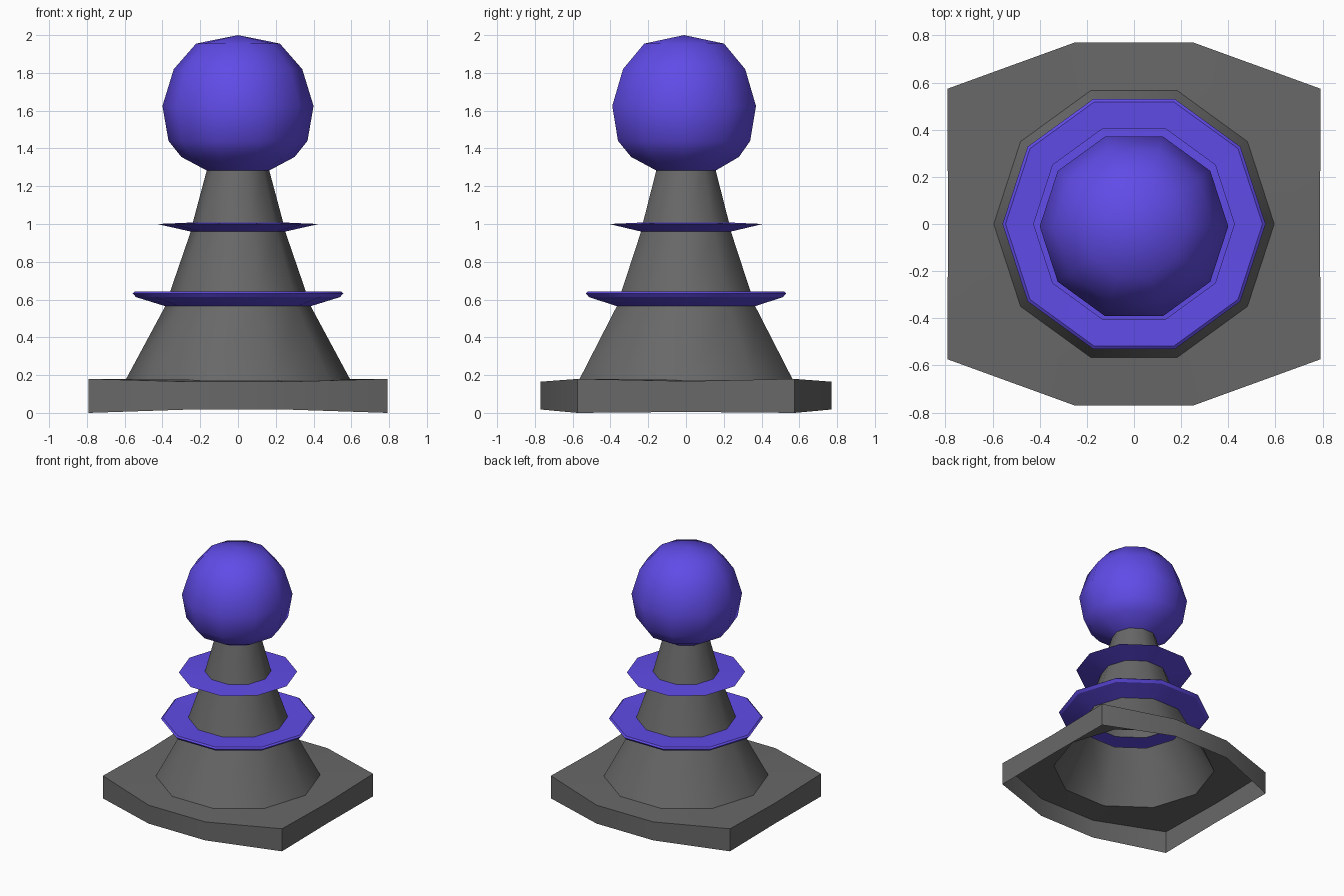
import bpy, bmesh, math

if "Cube" in bpy.data.objects:
    bpy.data.objects.remove(bpy.data.objects["Cube"])

SIDES = 10


def material(name, rgb):
    m = bpy.data.materials.new(name)
    m.diffuse_color = (*rgb, 1)
    m.use_nodes = True
    m.node_tree.nodes["Principled BSDF"].inputs["Base Color"].default_value = m.diffuse_color
    return m


grey = material("dark grey", (0.138, 0.138, 0.138))
purple = material("violet", (0.120, 0.073, 0.82))


def loft(name, rings, mat, smooth_angle):
    """Skin a stack of ten-point rings, bottom to top, left open at both ends."""
    bm = bmesh.new()
    rows = [[bm.verts.new(p) for p in ring] for ring in rings]
    for a, b in zip(rows, rows[1:]):
        for i in range(SIDES):
            j = (i + 1) % SIDES
            bm.faces.new((a[i], a[j], b[j], b[i]))
    bmesh.ops.remove_doubles(bm, verts=bm.verts, dist=1e-5)
    mesh = bpy.data.meshes.new(name)
    bm.to_mesh(mesh)
    bm.free()
    mesh.materials.append(mat)
    ob = bpy.data.objects.new(name, mesh)
    bpy.context.collection.objects.link(ob)
    bpy.ops.object.select_all(action='DESELECT')
    ob.select_set(True)
    bpy.context.view_layer.objects.active = ob
    bpy.ops.object.shade_smooth_by_angle(angle=math.radians(smooth_angle))
    return ob


def circle(r, z, y=0.0):
    return [(r * math.cos(math.tau * i / SIDES),
             r * math.sin(math.tau * i / SIDES) + y, z) for i in range(SIDES)]


def turned(name, profile, mat, smooth_angle):
    return loft(name, [circle(*p) for p in profile], mat, smooth_angle)


# Base plate: decagon with four pulled-out corners, hollow underneath
def plate_ring(side_z, corner_z, end_z):
    ring = []
    for i in range(SIDES):
        c = math.cos(math.tau * i / SIDES)
        s = math.sin(math.tau * i / SIDES)
        if abs(c) > 0.9:
            r, z = 0.79, side_z
        elif abs(c) > 0.5:
            r, z = 0.977, corner_z
        else:
            r, z = 0.81, end_z
        ring.append((r * c, r * s, z))
    return ring


loft("base_plate", [plate_ring(0.005, 0.0, 0.018),
                    plate_ring(0.168, 0.18, 0.165),
                    circle(0.595, 0.175)], grey, 40)

# Tapered body in three sections, separated by the collars
turned("lower_body", [(0.595, 0.175), (0.385, 0.565)], grey, 60)
turned("middle_body", [(0.36, 0.64), (0.25, 0.96)], grey, 60)
turned("upper_body", [(0.24, 1.005), (0.165, 1.285)], grey, 60)

# Flared collars
turned("lower_collar", [(0.385, 0.565), (0.54, 0.613), (0.558, 0.633),
                        (0.545, 0.643), (0.36, 0.64)], purple, 30)
turned("upper_collar", [(0.25, 0.96), (0.428, 1.0), (0.24, 1.008)], purple, 30)

# Round head
turned("head", [(0.165, 1.283), (0.30, 1.355, -0.005), (0.368, 1.44, -0.01),
                (0.40, 1.625, -0.01), (0.34, 1.82, -0.01),
                (0.222, 1.955, -0.01), (0.0, 2.0, -0.01)], purple, 60)
